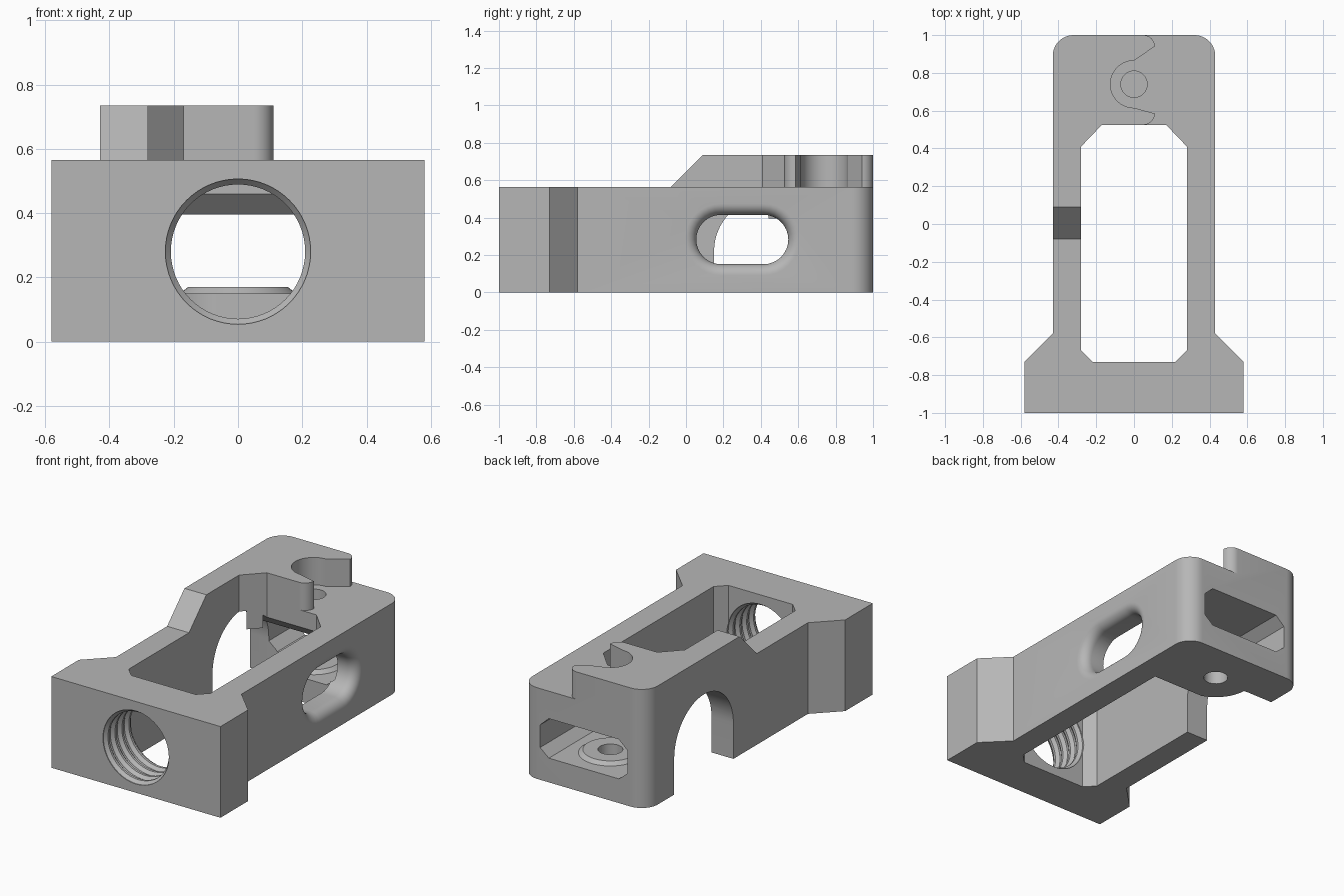
import bpy, bmesh
from math import cos, sin, radians, pi

cube = bpy.data.objects.get("Cube")
if cube:
    bpy.data.objects.remove(cube, do_unlink=True)

grey = bpy.data.materials.new("plain_grey")
grey.use_nodes = True
grey.diffuse_color = (0.47, 0.47, 0.47, 1)
grey.node_tree.nodes["Principled BSDF"].inputs["Base Color"].default_value = grey.diffuse_color

# How a flat point (a, b) at depth d sits in space for each extrusion axis
PLACE = {"x": lambda a, b, d: (d, a, b),
         "y": lambda a, b, d: (a, d, b),
         "z": lambda a, b, d: (a, b, d)}


def arc(cx, cy, r, start, end, steps=12):
    angles = [radians(start + (end - start) * i / steps) for i in range(steps + 1)]
    return [(cx + r * cos(t), cy + r * sin(t)) for t in angles]


def loft(name, axis, sections):
    """Closed solid through (depth, outline) sections with equal point counts."""
    bm = bmesh.new()
    rings = [[bm.verts.new(PLACE[axis](a, b, d)) for a, b in pts] for d, pts in sections]
    bm.faces.new(rings[0])
    bm.faces.new(rings[-1])
    for low, high in zip(rings, rings[1:]):
        for i in range(len(low)):
            bm.faces.new((low[i - 1], low[i], high[i], high[i - 1]))
    bmesh.ops.recalc_face_normals(bm, faces=bm.faces)
    mesh = bpy.data.meshes.new(name)
    bm.to_mesh(mesh)
    bm.free()
    mesh.materials.append(grey)
    obj = bpy.data.objects.new(name, mesh)
    bpy.context.collection.objects.link(obj)
    return obj


def prism(name, axis, low, high, pts):
    return loft(name, axis, [(low, pts), (high, pts)])


def combine(tool, operation="DIFFERENCE"):
    mod = body.modifiers.new(tool.name, "BOOLEAN")
    mod.operation, mod.solver, mod.object = operation, "EXACT", tool
    tool.hide_render = True
    bpy.context.view_layer.objects.active = body
    bpy.ops.object.modifier_apply(modifier=mod.name)
    bpy.data.objects.remove(tool, do_unlink=True)


DECK, TOP = 0.565, 0.735      # lower and raised top heights
HOLE_Y = 0.74                 # screw hole position
BACK = 0.525                  # rear edge of the window

# Body: flared front block, straight sides, rounded rear corners
right_half = [(0.58, -1), (0.58, -0.73), (0.43, -0.58)] + arc(0.32, 0.89, 0.11, 0, 90)
left_half = [(-x, y) for x, y in reversed(right_half)]
body = prism("frame_body", "z", 0, TOP, right_half + left_half)

# Lowered deck in front, with a sloped step
combine(prism("front_step", "x", -1, 1,
              [(-1.2, DECK), (-0.08, DECK), (0.09, TOP), (0.09, 1), (-1.2, 1)]))

# Lowered deck on one side, with a round notch reaching over the screw hole
combine(prism("side_step", "z", DECK, 1,
              [(1, -0.5), (1, 1.1), (0.05, 1.1)]
              + arc(0.05, 0.94, 0.06, 90, 0)
              + arc(0, HOLE_Y, 0.125, 90, 270, 32)
              + arc(0.05, 0.585, 0.06, 0, -90)
              + [(0.05, -0.5)]))

# Central window: square rear corners below, chamfered rear corners above
front_edge = [(-0.28, -0.67), (-0.22, -0.73), (0.22, -0.73), (0.28, -0.67)]
combine(prism("window_lower", "z", -0.1, 0.395,
              front_edge + [(0.28, BACK), (-0.28, BACK)]))
combine(prism("window_upper", "z", 0.3, 1,
              front_edge + [(0.28, 0.41), (0.17, BACK), (-0.17, BACK), (-0.28, 0.41)]))

# Rear slot with clipped corners, and the sloped lip at its mouth
combine(prism("rear_slot", "y", 0.51, 1.1,
              [(-0.24, 0.15), (0.24, 0.15), (0.3, 0.2), (0.3, 0.34),
               (0.24, 0.395), (-0.24, 0.395), (-0.3, 0.34), (-0.3, 0.2)]))
combine(prism("slot_lip", "x", -0.24, 0.24,
              [(0.51, 0.38), (0.51, 0.475), (0.59, 0.395), (0.59, 0.38)]))

# Arched opening through one side wall, open at the bottom
combine(prism("side_arch", "x", -1, -0.25,
              [(0.73, -0.1)] + arc(0.44, 0.22, 0.29, 0, 180, 32) + [(0.15, -0.1)]))

# Pocket under the slot floor, curved round the screw boss
combine(prism("floor_pocket", "z", -0.1, 0.16,
              [(-0.3, 0.5), (-0.07, 0.5)]
              + arc(0, HOLE_Y, 0.226, 252, 183, 16) + [(-0.3, 0.73)]))

# Low conical boss on the slot floor and the screw holes
combine(loft("screw_boss", "z", [(0.13, arc(0, HOLE_Y, 0.18, 0, 352.5, 47)),
                                 (0.15, arc(0, HOLE_Y, 0.18, 0, 352.5, 47)),
                                 (0.17, arc(0, HOLE_Y, 0.155, 0, 352.5, 47))]), "UNION")
for low, high in ((-0.1, 0.2), (0.46, 0.6)):
    combine(prism("screw_hole", "z", low, high, arc(0, HOLE_Y, 0.07, 0, 348.75, 31)))


# Rounded side slot that flares towards the outside
def stadium(grow):
    r = 0.132 + grow
    return arc(0.415, 0.283, r, -90, 90, 16) + arc(0.187, 0.283, r, 90, 270, 16)


flare = 0.06
sections = [(0.2, stadium(0))]
for i in range(9):
    t = i / 8 * pi / 2
    sections.append((0.43 - flare + flare * sin(t), stadium(flare * (1 - cos(t)))))
sections.append((0.5, stadium(flare)))
combine(loft("side_slot", "x", sections))

# Threaded front bore
pitch = 0.068
threads = [(-1.05, 0.226)]
for i in range(5):
    start = -0.995 + i * pitch
    threads += [(start, 0.226), (start + 0.02, 0.209),
                (start + 0.035, 0.209), (start + 0.055, 0.226)]
combine(loft("threaded_bore", "y",
             [(y, arc(0, 0.28, r, 0, 354.375, 63)) for y, r in threads]))

# Smooth curves, crisp edges
bpy.ops.object.select_all(action="DESELECT")
body.select_set(True)
bpy.context.view_layer.objects.active = body
bpy.ops.object.shade_smooth_by_angle(angle=radians(25))
